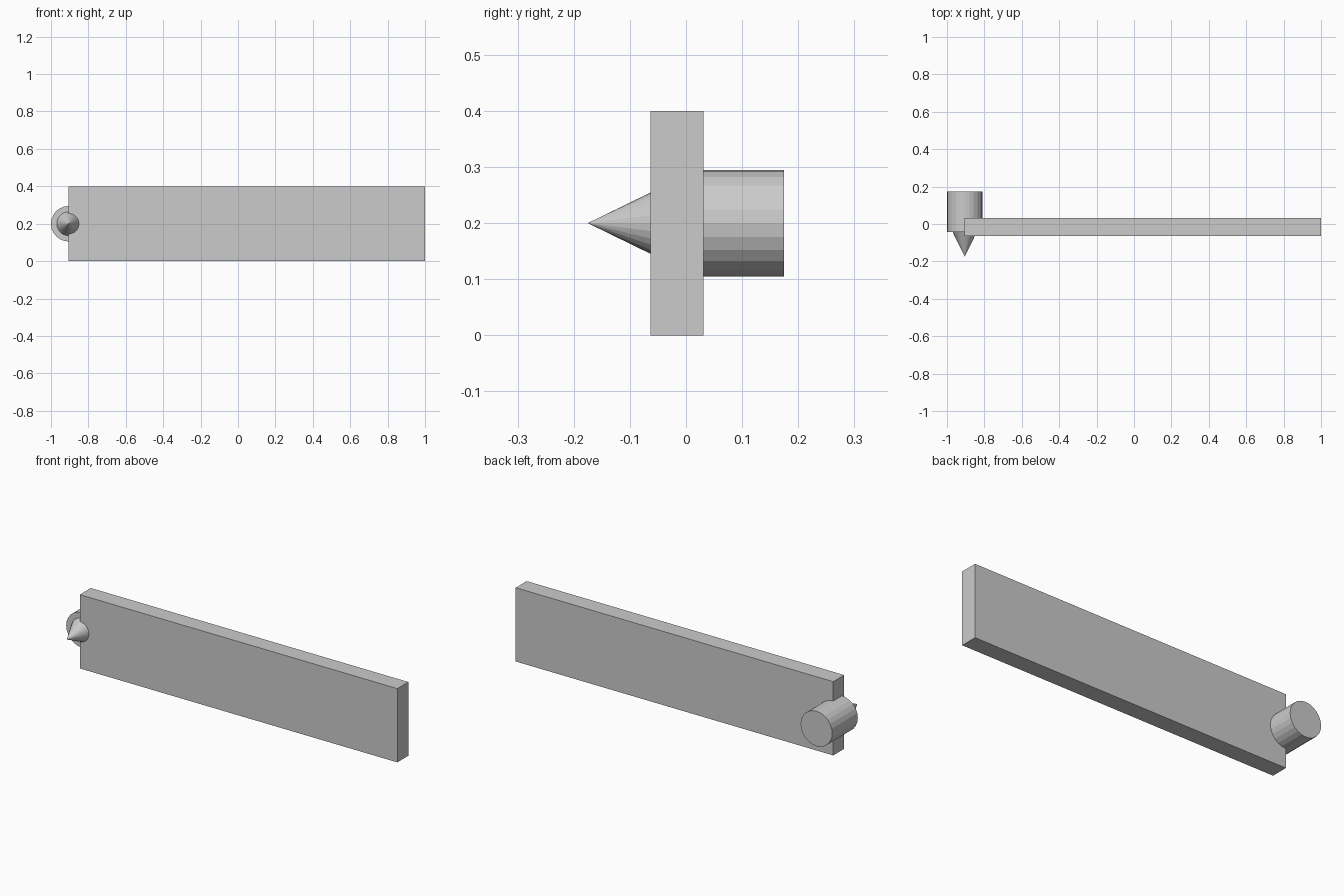
import bpy, math

if "Cube" in bpy.data.objects:
    bpy.data.objects.remove(bpy.data.objects["Cube"])

grey = bpy.data.materials.new("light grey")
grey.diffuse_color = (0.6, 0.6, 0.6, 1)
grey.use_nodes = True
grey.node_tree.nodes["Principled BSDF"].inputs["Base Color"].default_value = grey.diffuse_color

CX, CZ = -0.905, 0.2  # shared axis of drum and spike


def finish(name):
    ob = bpy.context.object
    ob.name = name
    ob.data.materials.append(grey)
    return ob


def turned(name, r_back, r_front, y_front, y_back):
    """Round part along y, first radius at the back, second at the front."""
    bpy.ops.mesh.primitive_cone_add(
        vertices=24, radius1=r_back, radius2=r_front, depth=y_back - y_front,
        location=(CX, (y_front + y_back) / 2, CZ), rotation=(math.pi / 2, 0, 0))
    return finish(name)


# Long flat board
x0, x1, y0, y1 = -0.905, 1.0, -0.063, 0.031
bpy.ops.mesh.primitive_cube_add(size=1, location=((x0 + x1) / 2, (y0 + y1) / 2, 0.2))
board = finish("board")
board.scale = (x1 - x0, y1 - y0, 0.4)

# Drum behind the board end, and spike pointing forward
turned("drum", 0.095, 0.095, -0.044, 0.175)
turned("spike", 0.064, 0, -0.175, -0.044)
